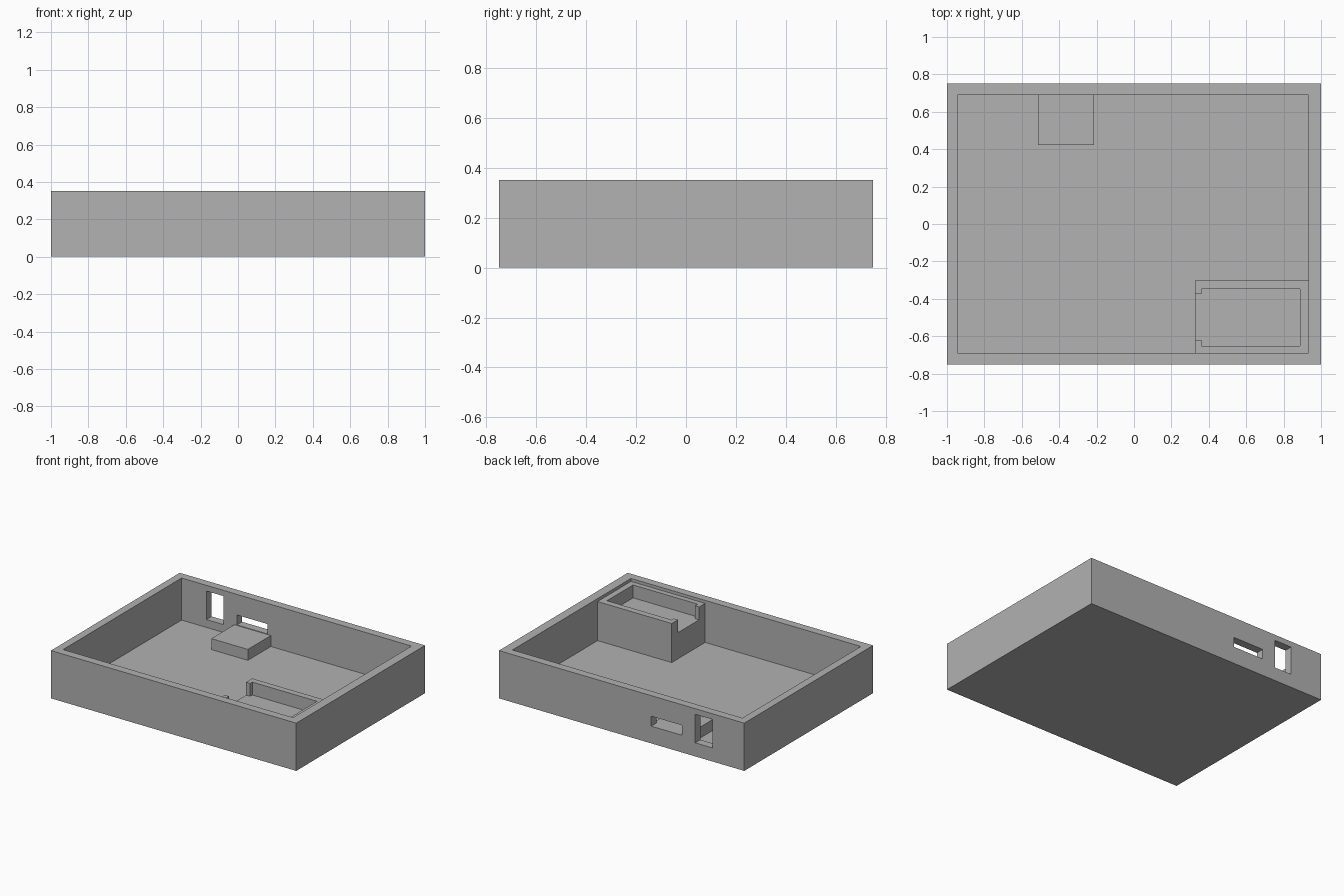
import bpy
import bmesh

cube = bpy.data.objects.get("Cube")
if cube:
    bpy.data.objects.remove(cube, do_unlink=True)

grey = bpy.data.materials.new("plain_grey")
grey.use_nodes = True
colour = (0.445, 0.445, 0.445, 1.0)
grey.diffuse_color = colour
grey.node_tree.nodes["Principled BSDF"].inputs["Base Color"].default_value = colour


def prism(name, outline, low, high):
    """Extrude an outline in the ground plane between two heights."""
    bm = bmesh.new()
    face = bm.faces.new([bm.verts.new((x, y, low)) for x, y in outline])
    top = bmesh.ops.extrude_face_region(bm, geom=[face])["geom"]
    verts = [v for v in top if isinstance(v, bmesh.types.BMVert)]
    bmesh.ops.translate(bm, verts=verts, vec=(0, 0, high - low))
    bmesh.ops.recalc_face_normals(bm, faces=bm.faces[:])
    mesh = bpy.data.meshes.new(name)
    bm.to_mesh(mesh)
    bm.free()
    mesh.materials.append(grey)
    obj = bpy.data.objects.new(name, mesh)
    bpy.context.collection.objects.link(obj)
    return obj


def box(name, x0, x1, y0, y1, z0, z1):
    return prism(name, [(x0, y0), (x1, y0), (x1, y1), (x0, y1)], z0, z1)


def combine(target, tool, operation):
    """Apply a boolean and discard the tool object."""
    mod = target.modifiers.new(tool.name, "BOOLEAN")
    mod.operation = operation
    mod.solver = "EXACT"
    mod.object = tool
    bpy.context.view_layer.objects.active = target
    bpy.ops.object.modifier_apply(modifier=mod.name)
    bpy.data.objects.remove(tool, do_unlink=True)


# Open case with thin floor and walls
height, floor = 0.352, 0.042
case = box("open_case", -1, 1, -0.75, 0.75, 0, height)
combine(case, box("cavity", -0.943, 0.932, -0.69, 0.69, floor, 0.5), "DIFFERENCE")

# Raised pad and corner tray, sunk a little into floor and walls
combine(case, box("pad", -0.513, -0.215, 0.422, 0.71, 0.02, 0.123), "UNION")
combine(case, box("tray", 0.327, 0.96, -0.71, -0.301, 0.02, 0.33), "UNION")

# Tray pocket with its open end
pocket = [(0.25, -0.62), (0.36, -0.62), (0.36, -0.652), (0.888, -0.652),
          (0.888, -0.348), (0.36, -0.348), (0.36, -0.373), (0.25, -0.373)]
combine(case, prism("pocket", pocket, 0.235, 0.5), "DIFFERENCE")

# Openings through the back wall
combine(case, box("tall_port", -0.74, -0.6, 0.6, 0.9, 0.1, 0.31), "DIFFERENCE")
combine(case, box("wide_port", -0.492, -0.241, 0.6, 0.9, 0.127, 0.2), "DIFFERENCE")
